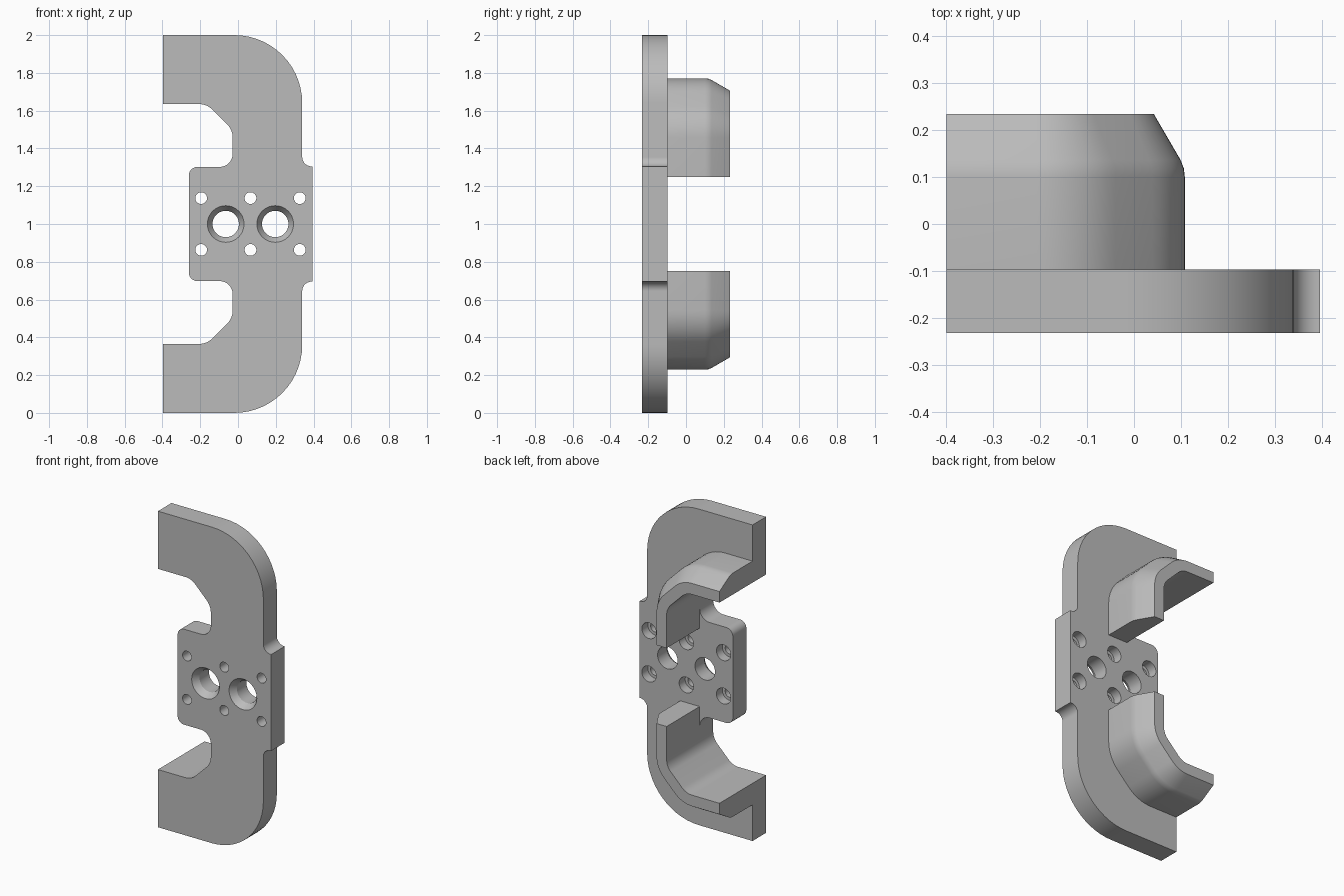
import bpy, bmesh, math
from mathutils import Vector

cube = bpy.data.objects.get("Cube")
if cube:
    bpy.data.objects.remove(cube)

grey = bpy.data.materials.new("plain grey")
grey.use_nodes = True
GREY = (0.5, 0.5, 0.5, 1)
grey.diffuse_color = GREY
grey.node_tree.nodes["Principled BSDF"].inputs["Base Color"].default_value = GREY

FRONT, BACK, REAR = -0.232, -0.097, 0.234


def fillet(corners, closed=True, steps=8):
    """Round the corners of an (x, z, radius) path."""
    pts, n = [], len(corners)
    for i, (x, z, r) in enumerate(corners):
        p = Vector((x, z))
        if r == 0 or (not closed and i in (0, n - 1)):
            pts.append(p)
            continue
        a = (Vector(corners[i - 1][:2]) - p).normalized()
        b = (Vector(corners[(i + 1) % n][:2]) - p).normalized()
        half = a.angle(b) / 2
        centre = p + (a + b).normalized() * r / math.sin(half)
        start = p + a * r / math.tan(half) - centre
        end = p + b * r / math.tan(half) - centre
        sweep = start.angle(end)
        for k in range(steps + 1):
            t = k / steps
            pts.append(centre + (start * math.sin((1 - t) * sweep)
                                 + end * math.sin(t * sweep)) / math.sin(sweep))
    return pts


def loft(name, rings, cap=True):
    """Skin matching closed rings of 3D points."""
    bm = bmesh.new()
    loops = [[bm.verts.new(p) for p in ring] for ring in rings]
    n = len(loops[0])
    for a, b in zip(loops, loops[1:]):
        for i in range(n):
            j = (i + 1) % n
            bm.faces.new((a[i], a[j], b[j], b[i]))
    bm.faces.new(loops[0])
    bm.faces.new(loops[-1])
    bmesh.ops.recalc_face_normals(bm, faces=bm.faces)
    mesh = bpy.data.meshes.new(name)
    bm.to_mesh(mesh)
    bm.free()
    mesh.materials.append(grey)
    obj = bpy.data.objects.new(name, mesh)
    bpy.context.collection.objects.link(obj)
    return obj


def smooth(obj):
    bpy.ops.object.select_all(action="DESELECT")
    obj.select_set(True)
    bpy.context.view_layer.objects.active = obj
    bpy.ops.object.shade_smooth_by_angle(angle=math.radians(25))


# Flat plate: upper half outline, mirrored about z = 1
upper = [(0.395, 1.305, 0), (0.34, 1.305, 0.05), (0.34, 2, 0.36), (-0.398, 2, 0),
         (-0.398, 1.635, 0), (-0.165, 1.635, 0.1), (-0.028, 1.498, 0.1),
         (-0.028, 1.302, 0.07), (-0.26, 1.302, 0.045)]
lower = [(x, 2 - z, r) for x, z, r in reversed(upper)]
outline = fillet(upper + lower, steps=14)
plate = loft("mounting_plate", [[(p.x, y, p.y) for p in outline] for y in (FRONT, BACK)])


# Stepped and countersunk holes
def drill(x, z, profile):
    rings = [[(x + r * math.cos(k * math.tau / 40), y, z + r * math.sin(k * math.tau / 40))
              for k in range(40)] for y, r in profile]
    cutter = loft("hole_cutter", rings)
    cutter.hide_render = True
    mod = plate.modifiers.new("hole", "BOOLEAN")
    mod.operation, mod.solver, mod.object = "DIFFERENCE", "EXACT", cutter
    bpy.context.view_layer.objects.active = plate
    bpy.ops.object.modifier_apply(modifier=mod.name)
    bpy.data.objects.remove(cutter)


for x in (-0.065, 0.197):
    drill(x, 1, [(FRONT - 0.02, 0.097), (FRONT, 0.097), (FRONT + 0.04, 0.07), (BACK + 0.02, 0.07)])
for x in (-0.195, 0.066, 0.327):
    for z in (0.863, 1.137):
        drill(x, z, [(FRONT - 0.02, 0.031), (BACK - 0.06, 0.031),
                     (BACK - 0.06, 0.05), (BACK + 0.02, 0.05)])
smooth(plate)

# Bent flanges behind the plate, thinner towards their bevelled rear edge
section = [(0, BACK), (0.136, BACK), (0.136, 0.1), (0.134, 0.118), (0.127, 0.136),
           (0.07, REAR), (0, REAR)]


def flange_path(d):
    k = d * math.tan(math.pi / 8)
    return fillet([(-0.398, 1.635 + d, 0), (-0.165 + k, 1.635 + d, 0.1 + d),
                   (-0.028 + d, 1.498 + k, 0.1 + d), (-0.028 + d, 1.248, 0)], closed=False)


paths = [(flange_path(d), y) for d, y in section]
for name, side in (("upper_flange", 1), ("lower_flange", -1)):
    rings = [[(path[i].x, y, 1 + side * (path[i].y - 1)) for path, y in paths]
             for i in range(len(paths[0][0]))]
    smooth(loft(name, rings))
